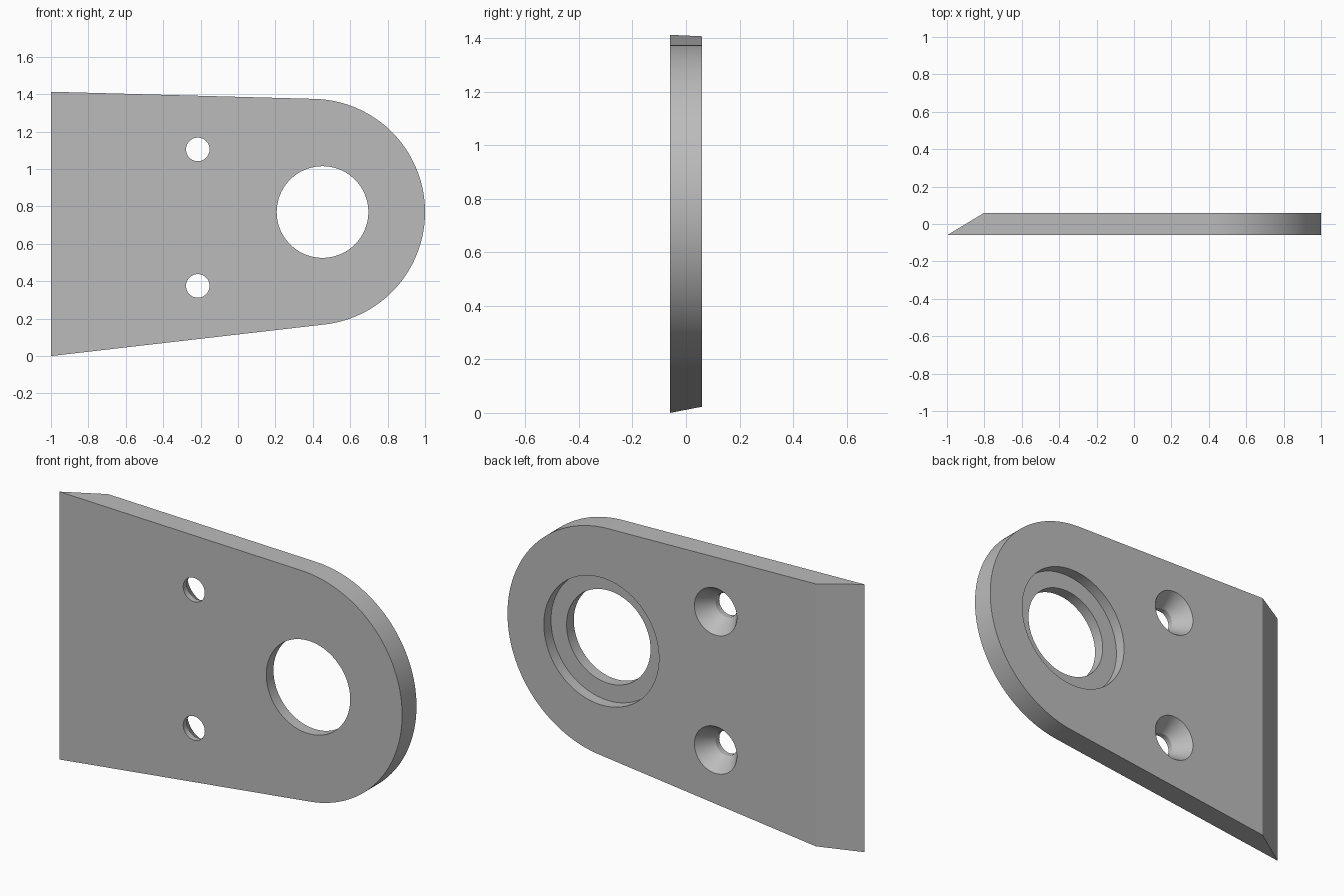
import bpy, bmesh, math
from mathutils import Vector

if "Cube" in bpy.data.objects:
    bpy.data.objects.remove(bpy.data.objects["Cube"], do_unlink=True)

HALF = 0.06                      # half of the plate thickness
LOW, HIGH = 0.0, 1.413           # corners of the straight end
ARC_X, ARC_Z, ARC_R = 0.395, 0.77, 0.605

grey = bpy.data.materials.new("plain grey")
grey.use_nodes = True
grey.diffuse_color = (0.5, 0.5, 0.5, 1)
grey.node_tree.nodes["Principled BSDF"].inputs["Base Color"].default_value = grey.diffuse_color


def make_object(name, bm):
    bmesh.ops.recalc_face_normals(bm, faces=bm.faces)
    mesh = bpy.data.meshes.new(name)
    bm.to_mesh(mesh)
    bm.free()
    mesh.materials.append(grey)
    obj = bpy.data.objects.new(name, mesh)
    bpy.context.collection.objects.link(obj)
    return obj


def tangent_angle(corner_z, side):
    """Angle at which a line from a straight-end corner touches the arc."""
    dx, dz = -1 - ARC_X, corner_z - ARC_Z
    return math.atan2(dz, dx) - side * math.acos(ARC_R / math.hypot(dx, dz))


def make_plate():
    # Outline: straight end, two tapering sides and a tangent round end
    start = tangent_angle(LOW, -1)
    end = tangent_angle(HIGH, 1)
    steps = 96
    outline = [(-1, HIGH), (-1, LOW)]
    for i in range(steps + 1):
        a = start + (end - start) * i / steps
        outline.append((ARC_X + ARC_R * math.cos(a), ARC_Z + ARC_R * math.sin(a)))
    bm = bmesh.new()
    face = bm.faces.new([bm.verts.new((x, -HALF, z)) for x, z in outline])
    made = bmesh.ops.extrude_face_region(bm, geom=[face])["geom"]
    verts = [g for g in made if isinstance(g, bmesh.types.BMVert)]
    bmesh.ops.translate(bm, vec=(0, 2 * HALF, 0), verts=verts)
    # Slanted straight end
    bmesh.ops.bisect_plane(bm, geom=bm.verts[:] + bm.edges[:] + bm.faces[:], dist=1e-5,
                           plane_co=Vector((-1, -HALF, 0)),
                           plane_no=Vector((-2 * HALF, 0.2, 0)), clear_outer=True)
    bmesh.ops.remove_doubles(bm, verts=bm.verts, dist=1e-4)
    bmesh.ops.holes_fill(bm, edges=[e for e in bm.edges if e.is_boundary], sides=0)
    return make_object("bracket_plate", bm)


def make_cutter(name, x, z, profile, sides):
    """Turned cutter along y from (y, radius) pairs."""
    bm = bmesh.new()
    rings = []
    for y, r in profile:
        angles = [math.tau * i / sides for i in range(sides)]
        rings.append([bm.verts.new((x + r * math.cos(a), y, z + r * math.sin(a))) for a in angles])
    for a, b in zip(rings, rings[1:]):
        for i in range(sides):
            j = (i + 1) % sides
            bm.faces.new((a[i], a[j], b[j], b[i]))
    bm.faces.new(rings[0])
    bm.faces.new(rings[-1])
    cutter = make_object(name, bm)
    cutter.hide_render = True
    return cutter


plate = make_plate()

# Stepped bore and two countersunk screw holes, opening wider at the back
OUT = 0.03
bore = [(-HALF - OUT, 0.245), (0, 0.245), (0, 0.336), (HALF + OUT, 0.336)]
screw = [(-HALF - OUT, 0.063), (-0.03, 0.063), (HALF, 0.124), (HALF + OUT, 0.144)]
cutters = [make_cutter("bore_cutter", 0.452, ARC_Z, bore, 96)]
for label, z in (("upper", 1.105), ("lower", 0.375)):
    cutters.append(make_cutter(label + "_screw_cutter", -0.215, z, screw, 48))

bpy.context.view_layer.objects.active = plate
plate.select_set(True)
for cutter in cutters:
    mod = plate.modifiers.new(cutter.name, "BOOLEAN")
    mod.operation = "DIFFERENCE"
    mod.solver = "EXACT"
    mod.object = cutter
    bpy.ops.object.modifier_apply(modifier=mod.name)
    bpy.data.objects.remove(cutter, do_unlink=True)

bpy.ops.object.shade_smooth_by_angle(angle=math.radians(20))
